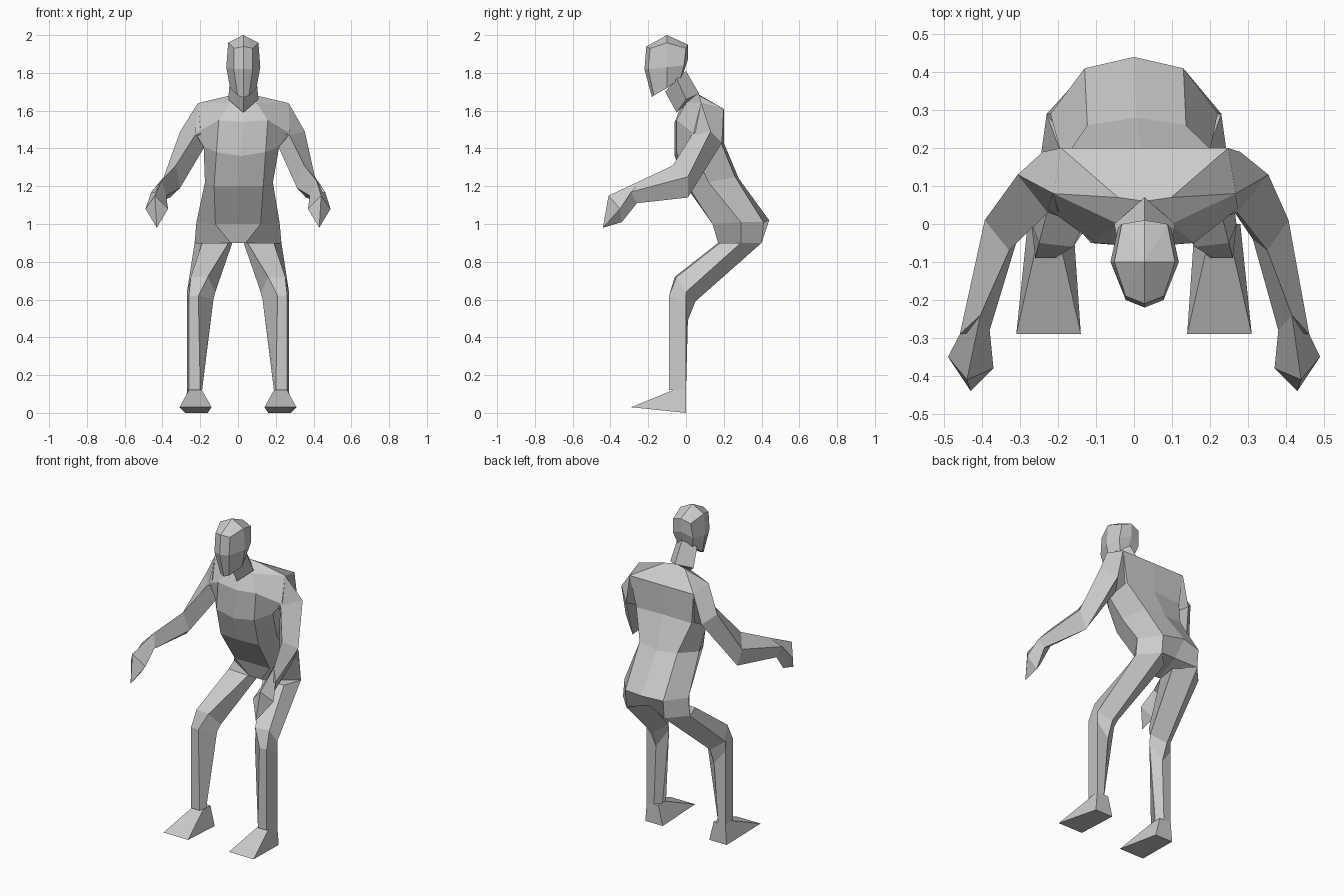
import bpy
import bmesh

if "Cube" in bpy.data.objects:
    bpy.data.objects.remove(bpy.data.objects["Cube"])

# One matte grey for the whole figure
grey = bpy.data.materials.new("plain grey")
grey.use_nodes = True
colour = (0.6, 0.6, 0.6, 1)
grey.diffuse_color = colour
grey.node_tree.nodes["Principled BSDF"].inputs["Base Color"].default_value = colour


def place(point, side):
    """Centimetres to units, with the upper body leaning slightly to its left."""
    x, y, z = (value / 100 for value in point)
    lean = 0.028 * min(max((z - 1.15) / 0.4, 0), 1)
    return (x * side + lean, y, z)


def symmetric(half):
    """Complete a half ring that runs from front centre to back centre."""
    mirrored = [(-x, y, z) for x, y, z in reversed(half[1:-1])]
    return half + mirrored


def loft(name, rings, tip=None, side=1):
    """Skin a row of rings with flat faces, closing both ends."""
    bm = bmesh.new()
    loops = [[bm.verts.new(place(p, side)) for p in ring] for ring in rings]
    count = len(loops[0])
    for lower, upper in zip(loops, loops[1:]):
        for i in range(count):
            j = (i + 1) % count
            bm.faces.new((lower[i], lower[j], upper[j], upper[i]))
    bm.faces.new(loops[0])
    if tip:
        point = bm.verts.new(place(tip, side))
        for i in range(count):
            bm.faces.new((loops[-1][i], loops[-1][(i + 1) % count], point))
    else:
        bm.faces.new(loops[-1])
    bmesh.ops.triangulate(bm, faces=[f for f in bm.faces if len(f.verts) > 4])
    bmesh.ops.recalc_face_normals(bm, faces=bm.faces)
    mesh = bpy.data.meshes.new(name)
    bm.to_mesh(mesh)
    bm.free()
    mesh.materials.append(grey)
    body_part = bpy.data.objects.new(name, mesh)
    bpy.context.collection.objects.link(body_part)
    return body_part


def loft_pair(name, rings, tip=None):
    """Make the same limb on both sides of the body."""
    for label, side in (("left", 1), ("right", -1)):
        loft(label + "_" + name, rings, tip, side)


# Torso: crotch, hips, waist, ribs, chest, shoulder line
crotch = [(0, 17, 90), (4, 17, 90), (23, 29, 90), (13, 40, 90), (0, 36, 93)]
hips = [(0, 14, 100), (12, 14, 100), (22, 29, 101), (13, 41, 101), (0, 44, 102)]
waist = [(0, 0, 120), (13, 1, 120), (18, 12, 122), (13, 26, 125), (0, 28, 124)]
ribs = [(0, -6, 136), (13, -5, 138), (20, 3, 141), (19, 19, 142), (0, 20, 143)]
chest = [(0, -6, 154), (13, -5, 155), (25, 4, 148), (22, 20, 161), (0, 20, 161)]
collar = [(0, -4, 159), (7, 0, 164), (24, 8, 164), (7, 7, 168), (0, 6, 169)]
torso = [crotch, hips, waist, ribs, chest, collar]
loft("torso", [symmetric(half) for half in torso])

# Neck, leaning forward
neck_base = [(0, -5, 159), (8, 0, 166), (0, 7, 169)]
neck_top = [(0, -11, 170), (7, -5, 177), (0, 0, 181)]
loft("neck", [symmetric(neck_base), symmetric(neck_top)])

# Head: jaw, cheeks, brow, crown
jaw = [(0, -18, 167), (3, -17, 168), (7, -10, 172), (5, -3, 177), (0, -2, 178)]
cheeks = [(0, -22, 182), (5, -20, 182), (9, -10, 183), (7, -1, 184), (0, 1, 187)]
brow = [(0, -21, 194), (5, -19, 193), (8, -10, 196), (6, 0, 193), (0, 1, 195)]
loft("head", [symmetric(half) for half in (jaw, cheeks, brow)], tip=(0, -10, 200))

# Arms: each ring runs outer, back, inner, front
shoulder = [(24, 8, 164), (22, 20, 161), (19, 17, 142), (22, 2, 148)]
upper_arm = [(33, 13, 149), (26, 19, 143), (20, 10, 140), (25, 3, 147)]
elbow = [(40, 1, 125), (36, 1, 114), (31, -4, 119), (34, -7, 131)]
wrist = [(46, -29, 117), (44, -26, 111), (38, -28, 115), (41, -24, 123)]
loft_pair("arm", [shoulder, upper_arm, elbow, wrist])

# Hands: mitten shapes closing to a point
knuckles = [(49, -35, 108), (43, -34, 101), (37, -38, 108), (44, -41, 115)]
loft_pair("hand", [wrist, knuckles], tip=(43, -44, 98))

# Legs: each ring runs front inner, front outer, outer, back, inner
thigh = [(5, 17, 90), (19, 18, 90), (23, 29, 90), (13, 40, 90), (3, 30, 90)]
knee = [(16, -6, 72), (25, -5, 72), (27, 0, 64), (20, 5, 59), (12, 0, 64)]
shin = [(21, -9, 62), (26, -9, 62), (27, 0, 58), (20, 1, 49), (13, -2, 60)]
ankle = [(20, -9, 12), (26, -9, 12), (27, 0, 12), (22, 0, 12), (19, -4, 12)]
loft_pair("leg", [thigh, knee, shin, ankle])

# Feet: wedges with a slightly raised toe edge
instep = [(19, -7, 12), (26, -7, 12), (27, 0, 12), (19, 0, 12)]
sole = [(14, -29, 3), (31, -29, 3), (28, 0, 0), (16, 0, 0)]
loft_pair("foot", [instep, sole])
